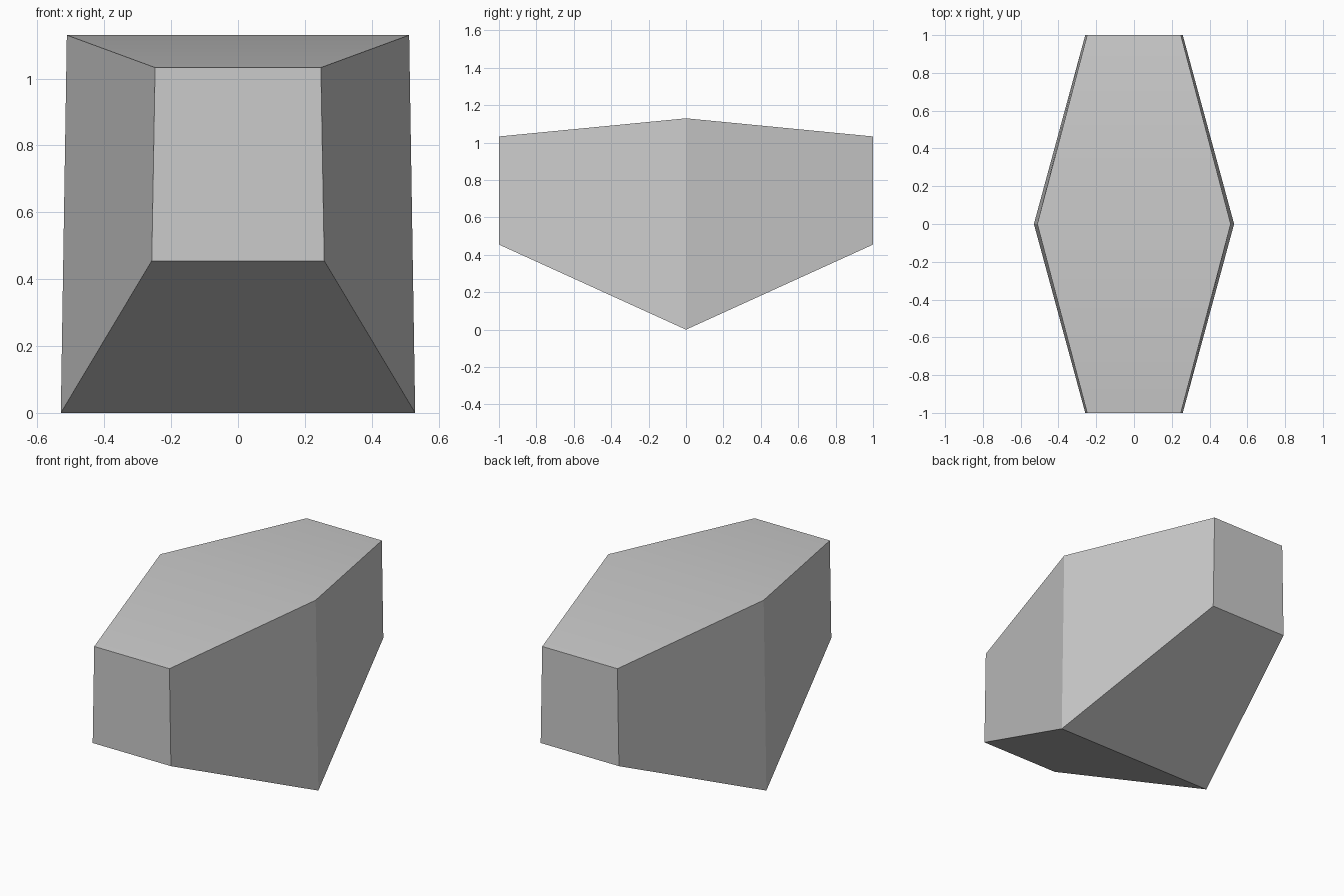
import bpy
import bmesh

cube = bpy.data.objects.get("Cube")
if cube:
    bpy.data.objects.remove(cube, do_unlink=True)

# Plain grey material
grey = bpy.data.materials.new("light_grey")
grey.use_nodes = True
colour = (0.6, 0.6, 0.6, 1)
grey.diffuse_color = colour
grey.node_tree.nodes["Principled BSDF"].inputs["Base Color"].default_value = colour

# Cross-sections along y: (y, bottom z, top z, bottom half width, top half width)
sections = [
    (-1, 0.455, 1.033, 0.258, 0.248),
    (0, 0, 1.13, 0.53, 0.512),
    (1, 0.455, 1.033, 0.258, 0.248),
]

# Faceted body lofted through the cross-sections
bm = bmesh.new()
rings = []
for y, low, high, wide, narrow in sections:
    corners = [(-wide, low), (wide, low), (narrow, high), (-narrow, high)]
    rings.append([bm.verts.new((x, y, z)) for x, z in corners])
for a, b in zip(rings, rings[1:]):
    for i in range(4):
        j = (i + 1) % 4
        bm.faces.new((a[i], a[j], b[j], b[i]))
bm.faces.new(rings[0])
bm.faces.new(rings[-1])
bmesh.ops.recalc_face_normals(bm, faces=bm.faces)
mesh = bpy.data.meshes.new("faceted_body")
bm.to_mesh(mesh)
bm.free()
mesh.materials.append(grey)
body = bpy.data.objects.new("faceted_body", mesh)
bpy.context.collection.objects.link(body)

# Soften only the shallow ridge on top
bpy.ops.object.select_all(action="DESELECT")
body.select_set(True)
bpy.context.view_layer.objects.active = body
bpy.ops.object.shade_smooth_by_angle(angle=0.35)
